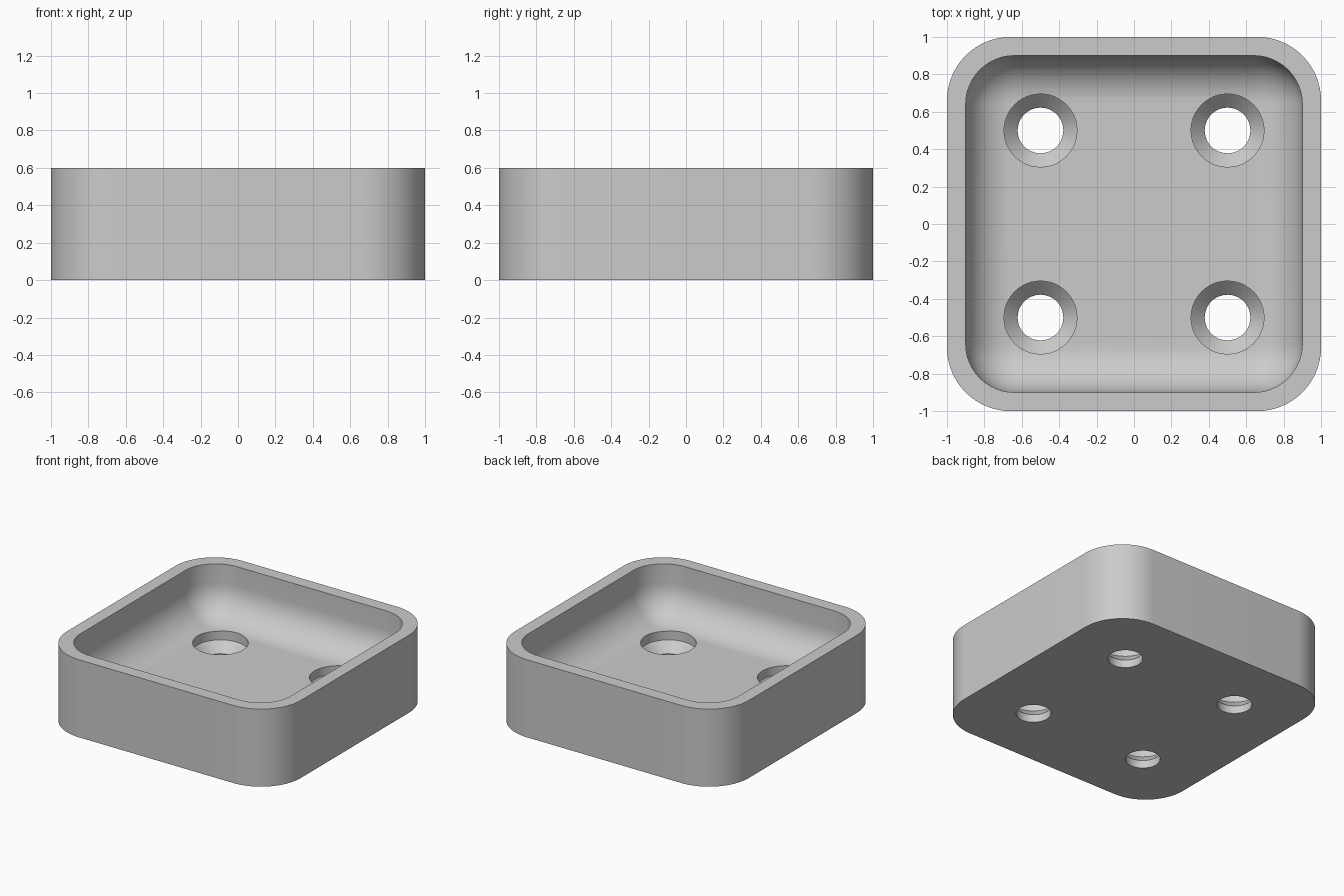
import bpy, bmesh, math

if "Cube" in bpy.data.objects:
    bpy.data.objects.remove(bpy.data.objects["Cube"])

SEG = 16          # segments per rounded corner
WALL_TOP, FLOOR = 0.6, 0.2
FILLET = 0.25

grey = bpy.data.materials.new("light grey")
grey.diffuse_color = (0.6, 0.6, 0.6, 1)
grey.use_nodes = True
grey.node_tree.nodes["Principled BSDF"].inputs["Base Color"].default_value = grey.diffuse_color


def rounded_ring(bm, half, radius, z):
    """Ring of vertices around a rounded square."""
    c = half - radius
    ring = []
    for k, (sx, sy) in enumerate([(1, 1), (-1, 1), (-1, -1), (1, -1)]):
        for i in range(SEG + 1):
            a = math.pi / 2 * (k + i / SEG)
            ring.append(bm.verts.new((sx * c + radius * math.cos(a),
                                      sy * c + radius * math.sin(a), z)))
    return ring


def loft(bm, rings):
    """Bridge successive rings and cap both ends."""
    for lo, hi in zip(rings, rings[1:]):
        n = len(lo)
        for i in range(n):
            j = (i + 1) % n
            bm.faces.new((lo[i], lo[j], hi[j], hi[i]))
    bm.faces.new(rings[0][::-1])
    bm.faces.new(rings[-1])


def make_object(name, bm):
    bmesh.ops.recalc_face_normals(bm, faces=bm.faces)
    mesh = bpy.data.meshes.new(name)
    bm.to_mesh(mesh)
    bm.free()
    mesh.materials.append(grey)
    obj = bpy.data.objects.new(name, mesh)
    bpy.context.collection.objects.link(obj)
    return obj


# Tray: outer wall, rim, inner wall, then the fillet down to the floor
bm = bmesh.new()
rings = [rounded_ring(bm, 1, 0.34, 0), rounded_ring(bm, 1, 0.34, WALL_TOP),
         rounded_ring(bm, 0.9, 0.26, WALL_TOP)]
for i in range(13):
    a = math.pi / 2 * i / 12
    inset = FILLET * (1 - math.cos(a))
    rings.append(rounded_ring(bm, 0.9 - inset, 0.26 - inset,
                              FLOOR + FILLET * (1 - math.sin(a))))
loft(bm, rings)
tray = make_object("tray", bm)

# Screw hole cutters: straight bore, cone, then a wider straight recess
bm = bmesh.new()
profile = [(0.122, -0.1), (0.122, 0.06), (0.195, 0.133), (0.195, 0.5)]
for x in (-0.5, 0.5):
    for y in (-0.5, 0.5):
        loft(bm, [[bm.verts.new((x + r * math.cos(math.tau * i / 48),
                                 y + r * math.sin(math.tau * i / 48), z))
                   for i in range(48)] for r, z in profile])
cutter = make_object("screw_hole_cutter", bm)
cutter.hide_render = True

# Cut the holes and remove the cutter
cut = tray.modifiers.new("screw holes", 'BOOLEAN')
cut.operation, cut.solver, cut.object = 'DIFFERENCE', 'EXACT', cutter
bpy.context.view_layer.objects.active = tray
tray.select_set(True)
bpy.ops.object.modifier_apply(modifier=cut.name)
bpy.data.objects.remove(cutter)

# Smooth curves, sharp edges
bpy.ops.object.shade_smooth_by_angle(angle=math.radians(30))
